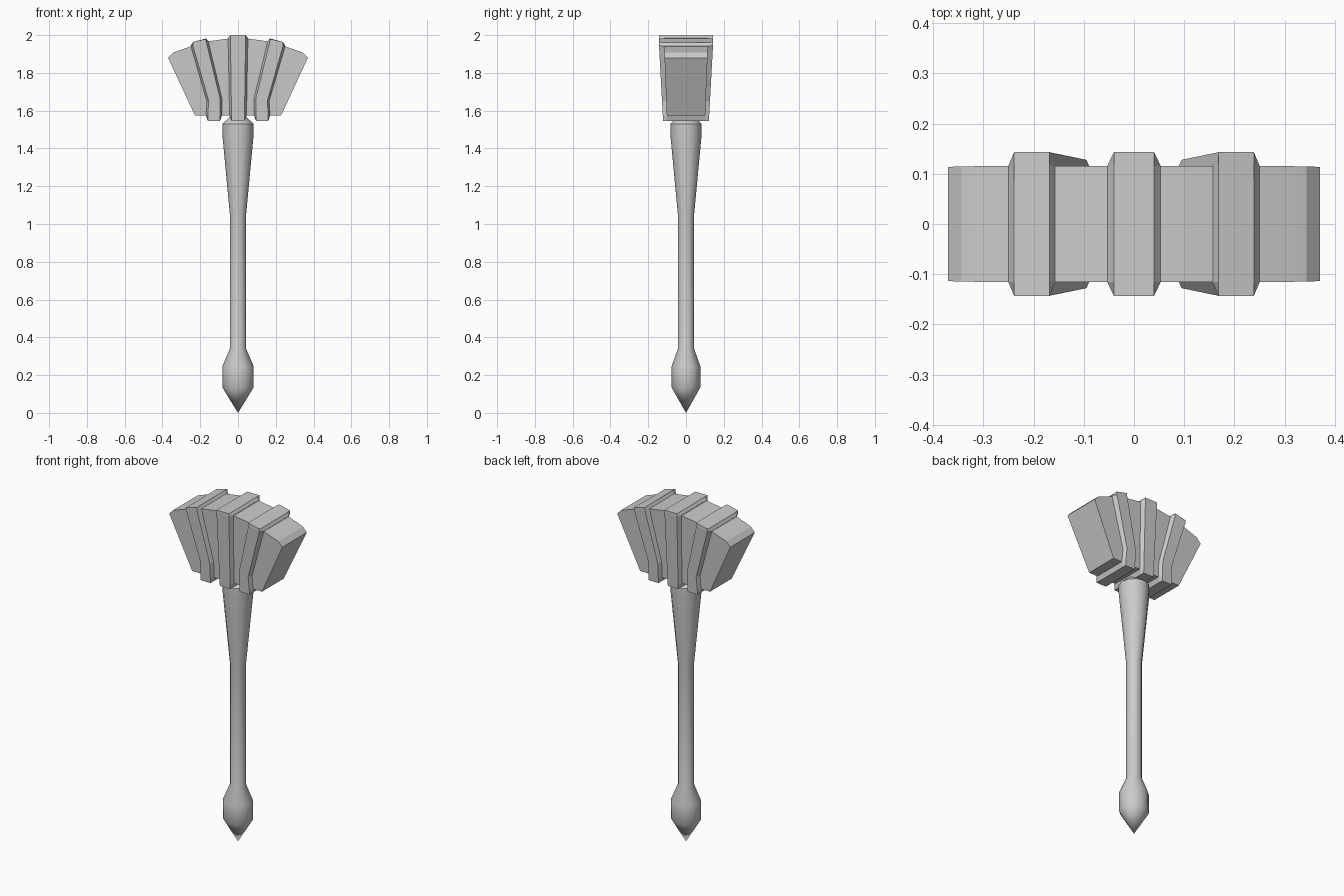
import bpy
import bmesh
import math

cube = bpy.data.objects.get("Cube")
if cube:
    bpy.data.objects.remove(cube, do_unlink=True)

grey = bpy.data.materials.new("stone grey")
grey.use_nodes = True
colour = (0.6, 0.6, 0.6, 1)
grey.diffuse_color = colour
grey.node_tree.nodes["Principled BSDF"].inputs["Base Color"].default_value = colour


def loft(name, rings, smooth=None):
    """Skin a stack of equal-length rings and cap both ends."""
    bm = bmesh.new()
    loops = [[bm.verts.new(p) for p in ring] for ring in rings]
    n = len(loops[0])
    for a, b in zip(loops, loops[1:]):
        for i in range(n):
            j = (i + 1) % n
            bm.faces.new((a[i], a[j], b[j], b[i]))
    bm.faces.new(loops[0][::-1])
    bm.faces.new(loops[-1])
    bmesh.ops.remove_doubles(bm, verts=bm.verts, dist=0.0005)
    bmesh.ops.recalc_face_normals(bm, faces=bm.faces)
    mesh = bpy.data.meshes.new(name)
    bm.to_mesh(mesh)
    bm.free()
    mesh.materials.append(grey)
    obj = bpy.data.objects.new(name, mesh)
    bpy.context.collection.objects.link(obj)
    if smooth:
        bpy.ops.object.select_all(action="DESELECT")
        obj.select_set(True)
        bpy.context.view_layer.objects.active = obj
        bpy.ops.object.shade_smooth_by_angle(angle=math.radians(smooth))
    return obj


def depth(z, low, high):
    """Half depth of the head, widening towards the top."""
    return low + (high - low) * min((z - 1.56) / 0.38, 1)


# Handle: pointed pommel, slim shaft and flared neck; (radius, height, y scale)
SIDES = 12
profile = [(0.0, 0.0, 1), (0.083, 0.135, 0.92), (0.083, 0.246, 0.92),
           (0.043, 0.34, 1), (0.043, 1.05, 1), (0.083, 1.475, 1),
           (0.083, 1.53, 1), (0.045, 1.565, 1), (0.03, 1.6, 1)]
turns = [2 * math.pi * i / SIDES for i in range(SIDES)]
loft("handle", [[(r * math.cos(t), r * s * math.sin(t), z) for t in turns]
                for r, z, s in profile], smooth=40)

# Head block: fan-shaped outline spanning front to back
half = [(0.228, 1.574), (0.37, 1.88), (0.344, 1.907), (0.24, 1.944),
        (0.157, 1.967), (0.05, 1.982)]
outline = half + [(-x, z) for x, z in reversed(half)]
loft("head_block", [[(x, s * depth(z, 0.101, 0.116), z) for x, z in outline]
                    for s in (-1, 1)], smooth=25)


# Raised bands wrapping the head
def band(name, layers, side=1):
    """Each layer: inner x, z, outer x, z, and its side bevel inset."""
    rings = []
    for xi, zi, xo, zo, inset, drop in layers:
        ring = []
        for u, deep in ((0, 0), (0.12, 1), (0.88, 1), (1, 0)):
            v = 0.12 + 0.76 * u if inset else u
            z = zi + (zo - zi) * v
            y = depth(z, 0.101, 0.116) if not deep else depth(z, 0.122, 0.143)
            w = 0.12 if inset and u < 0.5 else 0.88 if inset else u
            ring.append((side * (xi + (xo - xi) * w), -(y - drop), z))
        ring += [(x, -y, z) for x, y, z in reversed(ring)]
        rings.append(ring)
    return loft(name, rings)


band("centre_band", [(-0.045, 1.546, 0.045, 1.546, True, 0),
                     (-0.045, 1.574, 0.045, 1.574, False, 0),
                     (-0.053, 1.984, 0.053, 1.984, False, 0),
                     (-0.053, 2.0, 0.053, 2.0, True, 0)])

for label, side in (("left", 1), ("right", -1)):
    band(label + "_band", [(0.085, 1.546, 0.17, 1.546, True, 0),
                           (0.085, 1.574, 0.17, 1.574, False, 0),
                           (0.085, 1.665, 0.165, 1.65, False, 0),
                           (0.157, 1.967, 0.25, 1.942, False, 0),
                           (0.157, 1.986, 0.25, 1.957, True, 0)], side)
